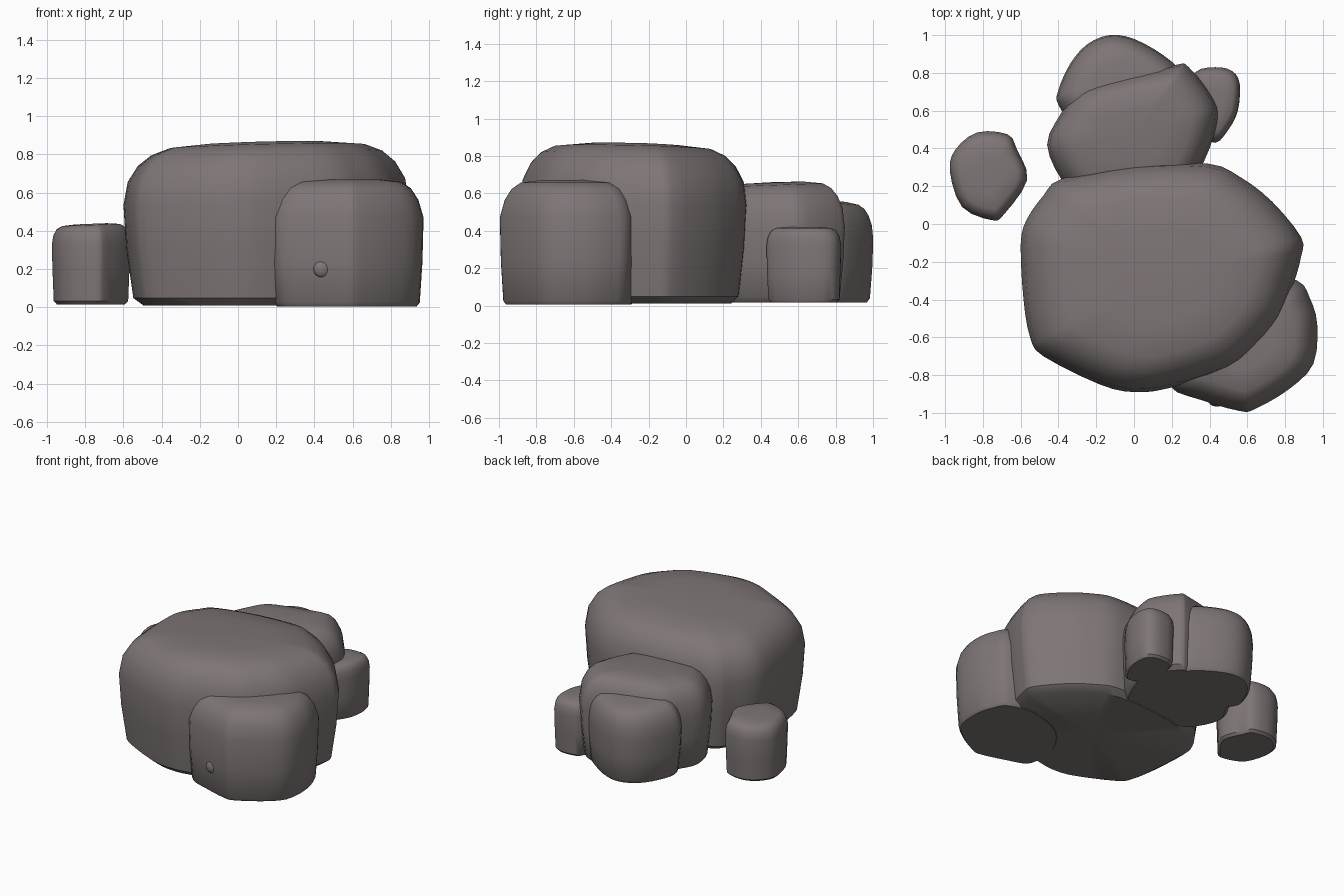
import bpy, bmesh, math

if "Cube" in bpy.data.objects:
    bpy.data.objects.remove(bpy.data.objects["Cube"])

# Shared side profile: (fraction of height, outline scale)
PROFILE = [(0.0, 0.86), (0.045, 0.93), (0.35, 0.98), (0.62, 1.0), (0.77, 0.97),
           (0.87, 0.90), (0.935, 0.81), (0.975, 0.69), (0.995, 0.42)]


def smooth_outline(pts, steps=3):
    """Closed curve passing through the given plan points."""
    out, n = [], len(pts)
    for i in range(n):
        a, b, c, d = (pts[(i + k) % n] for k in (-1, 0, 1, 2))
        for s in range(steps):
            t = s / steps
            out.append(tuple(0.5 * (2 * q + (r - p) * t + (2 * p - 5 * q + 4 * r - u) * t * t
                                    + (3 * q - p - 3 * r + u) * t ** 3)
                             for p, q, r, u in zip(a, b, c, d)))
    return out


def rock(name, pts, z0, z1, tilt=(0, 0), profile=PROFILE):
    """Loft the plan outline up the profile, with a sloping top."""
    xs, ys = zip(*pts)
    cx, cy = (min(xs) + max(xs)) / 2, (min(ys) + max(ys)) / 2
    outline = smooth_outline(pts)
    bm = bmesh.new()
    rings = []
    for f, s in profile:
        ring = []
        for x, y in outline:
            dx, dy = (x - cx) * s, (y - cy) * s
            z = z0 + (z1 - z0) * f + (tilt[0] * dx + tilt[1] * dy) * f ** 3
            ring.append(bm.verts.new((cx + dx, cy + dy, z)))
        rings.append(ring)
    n = len(outline)
    for lo, hi in zip(rings, rings[1:]):
        for i in range(n):
            j = (i + 1) % n
            bm.faces.new((lo[i], lo[j], hi[j], hi[i]))
    for ring, z in ((rings[0], z0), (rings[-1], z1)):
        c = bm.verts.new((cx, cy, z))
        for i in range(n):
            bm.faces.new((ring[i], ring[(i + 1) % n], c))
    bmesh.ops.recalc_face_normals(bm, faces=bm.faces)
    me = bpy.data.meshes.new(name)
    bm.to_mesh(me)
    bm.free()
    ob = bpy.data.objects.new(name, me)
    bpy.context.collection.objects.link(ob)
    finish(ob)
    return ob


def finish(ob):
    bpy.ops.object.select_all(action='DESELECT')
    ob.select_set(True)
    bpy.context.view_layer.objects.active = ob
    bpy.ops.object.shade_smooth_by_angle(angle=math.radians(40))
    ob.data.materials.append(stone)


stone = bpy.data.materials.new("stone")
stone.diffuse_color = (0.21, 0.18, 0.18, 1)
stone.use_nodes = True
stone.node_tree.nodes["Principled BSDF"].inputs["Base Color"].default_value = stone.diffuse_color

# Large central boulder
rock("main_boulder",
     [(-.60, -.11), (-.57, .02), (-.48, .15), (-.38, .24), (0, .315), (.39, .32),
      (.56, .25), (.73, .12), (.885, -.07), (.885, -.17), (.85, -.30), (.78, -.49),
      (.66, -.64), (.50, -.77), (.18, -.87), (0, -.89), (-.18, -.85), (-.48, -.70),
      (-.55, -.60), (-.585, -.40)], 0.01, 0.865, (.03, -.03))

# Front right boulder, broad flat base
rock("front_boulder",
     [(.865, -.30), (.93, -.39), (.97, -.53), (.95, -.74), (.82, -.875), (.64, -.98),
      (.56, -.99), (.35, -.93), (.185, -.85), (.19, -.60), (.35, -.37), (.65, -.26)],
     0.005, 0.67, (0, 0),
     [(0, .91), (.03, .95), (.35, .985), (.70, 1), (.84, .93), (.93, .83), (.98, .70), (1, .4)])

# Rear middle boulder
rock("rear_boulder",
     [(-.38, .23), (-.46, .42), (-.39, .58), (-.30, .70), (-.14, .765), (.21, .84),
      (.29, .83), (.42, .66), (.44, .54), (.37, .33), (.25, .15), (0, .09), (-.25, .12)],
     0.015, 0.66, (0, .04))

# Rearmost boulder
rock("back_boulder",
     [(-.40, .63), (-.40, .71), (-.34, .845), (-.25, .95), (-.13, 1.0), (0, .98),
      (.16, .89), (.25, .79), (.23, .62), (0, .50), (-.28, .50)],
     0.015, 0.565, (0, -.08))

# Small stones at the rear right and on the left
SMALL = [(0, .87), (.04, .95), (.4, .98), (.75, 1), (.87, .96), (.95, .87), (.985, .74), (1, .4)]
rock("small_right_stone",
     [(.32, .80), (.43, .83), (.52, .81), (.56, .74), (.55, .60), (.50, .50),
      (.43, .43), (.33, .49), (.28, .65)], 0.015, 0.42, (0, 0), SMALL)
rock("left_stone",
     [(-.83, .485), (-.67, .475), (-.62, .395), (-.565, .235), (-.685, .055), (-.75, .02),
      (-.91, .09), (-.975, .28), (-.945, .395)], 0.015, 0.437, (.04, 0), SMALL)

# Tiny knob on the face of the front boulder
bpy.ops.mesh.primitive_uv_sphere_add(segments=12, ring_count=8, radius=0.045,
                                     location=(.44, -.94, .20))
knob = bpy.context.object
knob.name = "surface_knob"
knob.scale = (1, .6, 1)
finish(knob)
